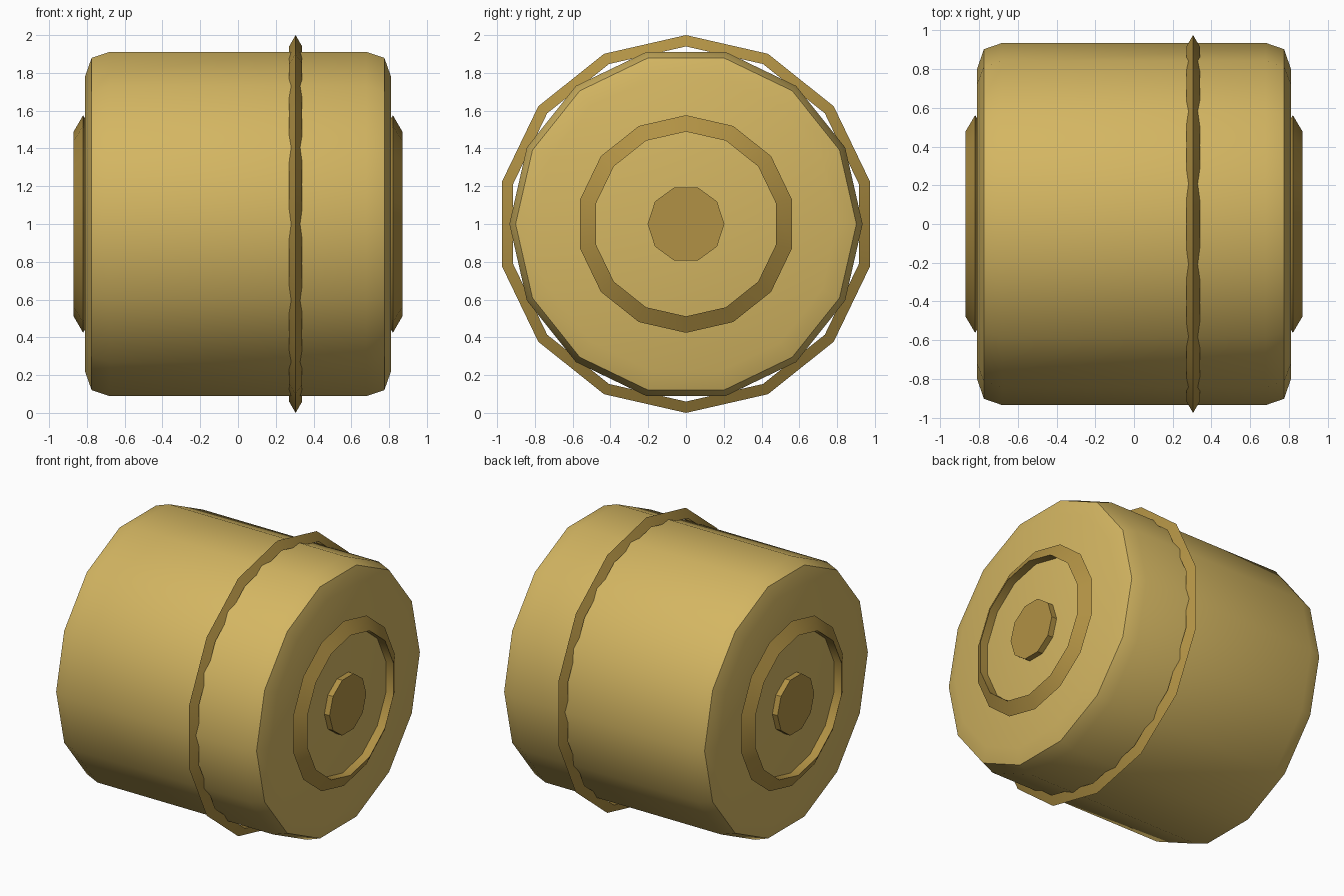
import bpy, bmesh
from math import cos, sin, pi, radians

if "Cube" in bpy.data.objects:
    bpy.data.objects.remove(bpy.data.objects["Cube"], do_unlink=True)


def material(name, color):
    mat = bpy.data.materials.new(name)
    mat.use_nodes = True
    mat.diffuse_color = (*color, 1)
    mat.node_tree.nodes["Principled BSDF"].inputs["Base Color"].default_value = (*color, 1)
    return mat


gold = material("light gold", (0.658, 0.468, 0.122))
bronze = material("dark gold", (0.44, 0.285, 0.058))


def lathe(name, profile, sides, phase, mat, closed=False):
    """Turn (x, radius) points about the x axis at height 1; cap open ends."""
    bm = bmesh.new()
    rings = []
    for x, r in profile:
        angles = [phase + 2 * pi * i / sides for i in range(sides)]
        rings.append([bm.verts.new((x, r * cos(a), 1 + r * sin(a))) for a in angles])
    pairs = list(zip(rings, rings[1:]))
    if closed:
        pairs.append((rings[-1], rings[0]))
    else:
        bm.faces.new(rings[0])
        bm.faces.new(rings[-1])
    for a, b in pairs:
        for i in range(sides):
            j = (i + 1) % sides
            bm.faces.new((a[i], a[j], b[j], b[i]))
    bmesh.ops.recalc_face_normals(bm, faces=bm.faces)
    mesh = bpy.data.meshes.new(name)
    bm.to_mesh(mesh)
    bm.free()
    mesh.materials.append(mat)
    obj = bpy.data.objects.new(name, mesh)
    bpy.context.collection.objects.link(obj)
    bpy.ops.object.select_all(action="DESELECT")
    obj.select_set(True)
    bpy.context.view_layer.objects.active = obj
    bpy.ops.object.shade_smooth_by_angle(angle=radians(30))
    return obj


def hoop(name, x, radius, thick):
    """Ring of triangular section with its ridge pointing outward."""
    section = [(x + thick * sin(a), radius + thick * cos(a))
               for a in (0, 2 * pi / 3, 4 * pi / 3)]
    return lathe(name, section, 14, pi / 2, bronze, closed=True)


# Drum body with rounded rims
half = [(0.68, 0.935), (0.775, 0.902), (0.81, 0.80)]
lathe("drum_body", [(-x, r) for x, r in reversed(half)] + half, 14, 0, gold)

# Band around the drum
hoop("drum_band", 0.305, 0.96, 0.04)

# Raised ring and hub disc on both ends
for side, s in (("left", 1), ("right", -1)):
    hoop(side + "_end_ring", s * 0.82, 0.518, 0.058)
    lathe(side + "_hub_disc", [(s * 0.79, 0.203), (s * 0.85, 0.203)], 10, 0, bronze)
